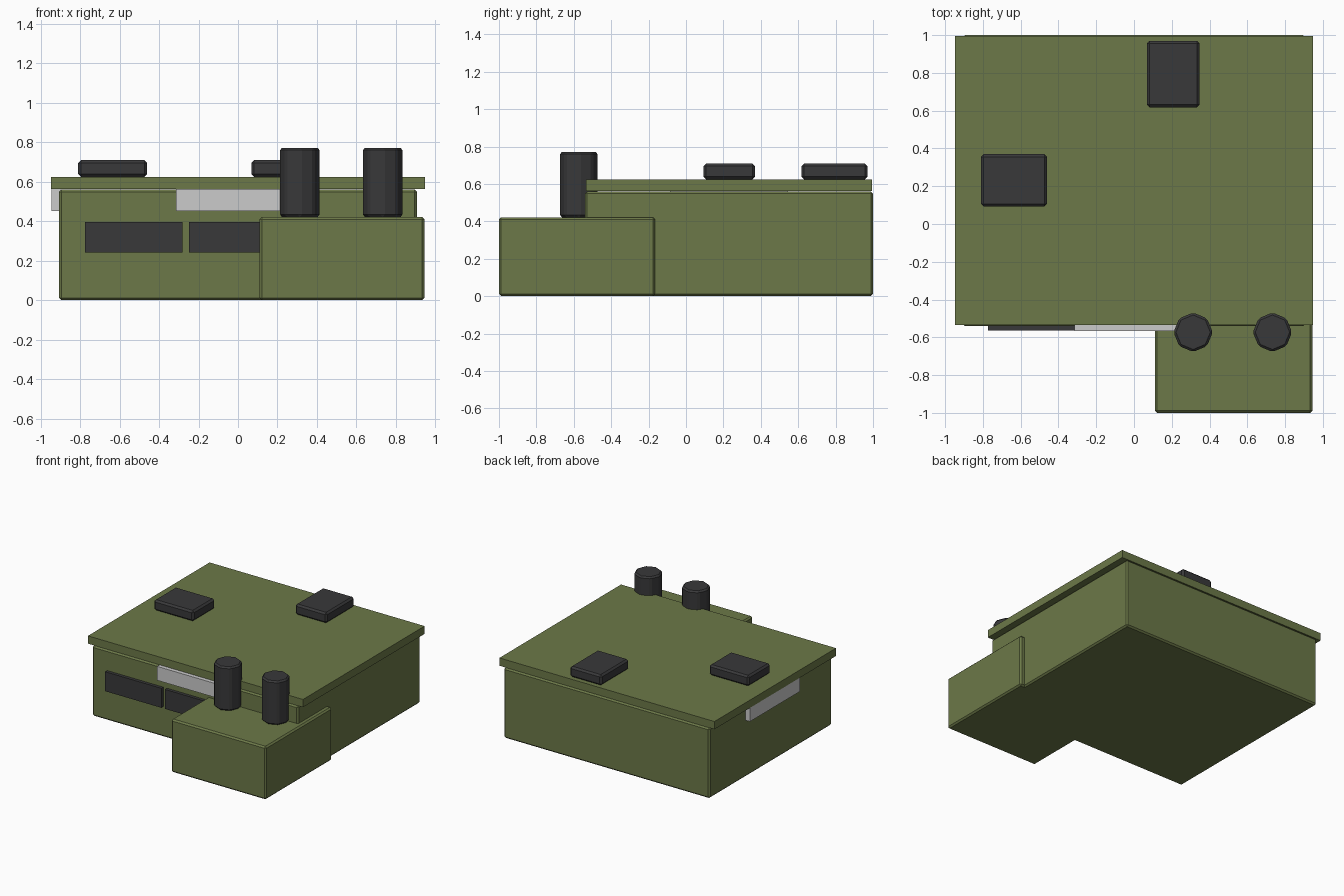
import bpy, bmesh
from math import pi
from mathutils import Matrix

if "Cube" in bpy.data.objects:
    bpy.data.objects.remove(bpy.data.objects["Cube"])


def material(name, color):
    m = bpy.data.materials.new(name)
    m.diffuse_color = color
    m.use_nodes = True
    m.node_tree.nodes["Principled BSDF"].inputs["Base Color"].default_value = m.diffuse_color
    return m


GREEN = material("olive_green", (0.15, 0.19, 0.065, 1))
DARK = material("charcoal", (0.04, 0.04, 0.042, 1))


def finish(name, bm, mat, bevel):
    if bevel:
        bmesh.ops.bevel(bm, geom=bm.edges[:], offset=bevel, segments=1,
                        affect='EDGES', clamp_overlap=True)
    me = bpy.data.meshes.new(name)
    bm.to_mesh(me)
    bm.free()
    if mat:
        me.materials.append(mat)
    ob = bpy.data.objects.new(name, me)
    bpy.context.collection.objects.link(ob)
    return ob


def box(name, x, y, z, mat=None, bevel=0):
    """Box from (min, max) ranges, with chamfered edges."""
    bm = bmesh.new()
    bmesh.ops.create_cube(bm, size=1)
    for v in bm.verts:
        for i, (lo, hi) in enumerate((x, y, z)):
            v.co[i] = (lo + hi) / 2 + v.co[i] * (hi - lo)
    return finish(name, bm, mat, bevel)


def stack(name, x, y, z0, z1, r):
    """Eight-sided upright stack with corners on the axes."""
    bm = bmesh.new()
    bmesh.ops.create_cone(bm, cap_ends=True, segments=8, radius1=r, radius2=r,
                          depth=z1 - z0,
                          matrix=Matrix.Translation((x, y, (z0 + z1) / 2)))
    return finish(name, bm, DARK, 0.012)


# Main hall, front annex and overhanging roof slab
box("main_hall", (-0.907, 0.907), (-0.54, 1.0), (0, 0.56), GREEN, 0.012)
box("front_annex", (0.11, 0.945), (-1.0, -0.165), (0, 0.422), GREEN, 0.012)
box("roof_slab", (-0.947, 0.947), (-0.535, 0.995), (0.563, 0.625), GREEN)

# Rooftop vent units
box("roof_vent_left", (-0.81, -0.46), (0.093, 0.37), (0.625, 0.709), DARK, 0.014)
box("roof_vent_back", (0.068, 0.347), (0.618, 0.97), (0.625, 0.709), DARK, 0.014)

# Exhaust stacks on the annex
for i, x in enumerate((0.313, 0.733)):
    stack(f"exhaust_stack_{i + 1}", x, -0.573, 0.422, 0.772, 0.104)

# Front windows
for i, x in enumerate((-0.527, 0.0)):
    box(f"front_window_{i + 1}", (x - 0.247, x + 0.247), (-0.565, -0.52),
        (0.242, 0.397), DARK)

# Blank sign panels on the front and left walls
box("front_sign_panel", (-0.315, 0.315), (-0.567, -0.53), (0.452, 0.563))
box("left_sign_panel", (-0.945, -0.9), (-0.085, 0.545), (0.452, 0.563))
